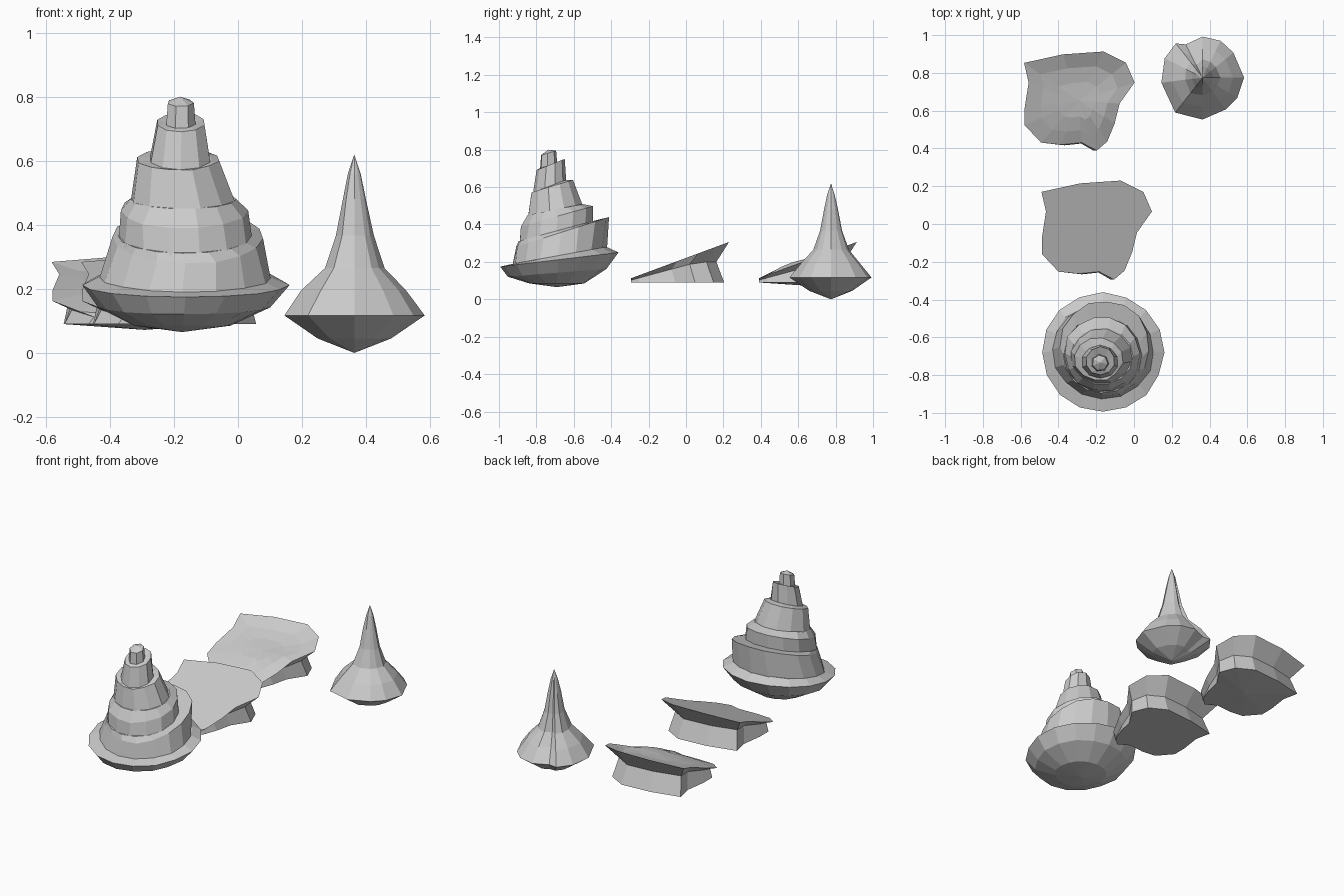
import bpy, bmesh, math, random
from math import sin, cos, radians

if "Cube" in bpy.data.objects:
    bpy.data.objects.remove(bpy.data.objects["Cube"])

random.seed(4)


def finish(name, bm):
    bmesh.ops.recalc_face_normals(bm, faces=bm.faces)
    mesh = bpy.data.meshes.new(name)
    bm.to_mesh(mesh)
    bm.free()
    obj = bpy.data.objects.new(name, mesh)
    bpy.context.collection.objects.link(obj)
    return obj


def loft(name, rings, start=None, end=None):
    """Skin equal-length point rings; ends get a flat cap or a centre point."""
    bm = bmesh.new()
    rows = [[bm.verts.new(p) for p in ring] for ring in rings]
    n = len(rows[0])
    for a, b in zip(rows, rows[1:]):
        for i in range(n):
            j = (i + 1) % n
            bm.faces.new((a[i], a[j], b[j], b[i]))
    for row, tip in ((rows[0], start), (rows[-1], end)):
        if tip is None:
            bm.faces.new(row)
        else:
            t = bm.verts.new(tip)
            for i in range(n):
                bm.faces.new((row[i], row[(i + 1) % n], t))
    return finish(name, bm)


def oval(n, cx, cy, rx, ry, z, tilt, jitter=0.02, turn=0.0, dz=0.0):
    """Irregular ring whose height rises towards the back."""
    pts = []
    for i in range(n):
        a = 2 * math.pi * (i + turn) / n
        k = 1 + random.uniform(-jitter, jitter)
        y = ry * k * sin(a)
        pts.append((cx + rx * k * cos(a), cy + y, z + tilt * y + dz))
    return pts


# Tiered rock: bowl-shaped foot with rim
tier_base = [
    (-.165, -.675, .275, .25, .235, .18),
    (-.165, -.695, .21, .20, .365, .27),
    (-.17, -.70, .165, .15, .48, .2),
    (-.18, -.73, .10, .09, .605, .38),
    (-.18, -.735, .048, .048, .715, .3)]
tier_top = [
    (-.155, -.66, .24, .25, .36, .32),
    (-.17, -.685, .20, .197, .445, .28),
    (-.187, -.715, .128, .115, .605, .3),
    (-.178, -.725, .077, .075, .72, .4),
    (-.18, -.735, .042, .042, .782, .3)]
sides = [16, 14, 12, 10, 7]
loft("tiered_rock_foot", [
    oval(16, -.172, -.69, .15, .15, .085, .0),
    oval(16, -.168, -.688, .265, .265, .142, .08),
    oval(16, -.164, -.68, .322, .316, .212, .12, .012),
    oval(16, *tier_base[0])],
    start=(-.175, -.69, .065), end=(-.165, -.675, .24))

# Tiered rock: stacked tapering tiers, each with a ledge
for i, n in enumerate(sides):
    turn = random.random()
    rings = [oval(n, *tier_base[i], .02, turn, -.015),
             oval(n, *tier_top[i], .03, turn)]
    if i < 4:
        rings.append(oval(n, *tier_base[i + 1], .0, turn))
        tip = None
    else:
        tip = (-.18, -.735, .80)
    loft("rock_tier_%d" % (i + 1), rings, end=tip)

# Pointed spike with a groove and sharp shoulder ridges
spike_plan = [(90, .217), (64, .217), (39, .21), (0, .22), (-30, .213), (-54, .208),
              (-90, .222), (-128, .235), (-173, .22), (153, .225), (128, .23), (117, .197)]
spike_profile = [(.115, .045), (.22, .117), (.163, .195), (.094, .265), (.06, .367),
                 (.037, .48), (.02, .56)]
rings = []
for r, z in spike_profile:
    ring = []
    for a, q in spike_plan:
        k = r * q / .22
        if .03 < r < .2 and z > .117:
            k *= .88 if a == 117 else random.uniform(.95, 1.04)
        ring.append((.363 + k * cos(radians(a)), .775 + k * sin(radians(a)), z))
    rings.append(ring)
loft("spike", rings, start=(.363, .775, 0), end=(.363, .775, .62))

# Sloping ledge slabs sharing one outline
outline = [(-.49, .17), (-.285, .215), (-.07, .23), (.05, .17), (.095, .066),
           (.016, -.045), (-.01, -.15), (-.05, -.247), (-.105, -.294), (-.185, -.252),
           (-.296, -.263), (-.40, -.252), (-.487, -.16), (-.487, -.07), (-.466, .066)]


def scaled(sx, sy, height, ox, oy, cy=-.29):
    pts = []
    for x, y in outline:
        u, v = -.2 + (x + .2) * sx, cy + (y - cy) * sy
        pts.append((u + ox, v + oy, height(u, v)))
    return pts


def slope(x, y):
    return .112 + .37 * (y + .295)


def waist(x, y):
    return min(.2, .102 + .27 * (y + .295))


def rough(x, y):
    wave = -.02 * sin(y * 12) * cos(x * 3)
    return slope(x, y) + wave * (1 if abs(y) < .2 else .5)


def slab(name, ox, oy, top, bumpy):
    rings = [scaled(.87, .95, lambda x, y: .09, ox, oy),
             scaled(.79, .87, waist, ox, oy),
             scaled(1, 1, slope, ox, oy)]
    base_tip = top_tip = None
    if bumpy:
        rings += [scaled(k, k, top, ox, oy, -.03) for k in (.7, .38)]
        top_tip = (-.2 + ox, -.03 + oy, top(-.2, -.03))
        base_tip = (-.2 + ox, -.03 + oy, .072)
    loft(name, rings, base_tip, top_tip)


slab("flat_slab", 0, 0, slope, False)
slab("rough_slab", -.092, .683, rough, True)
